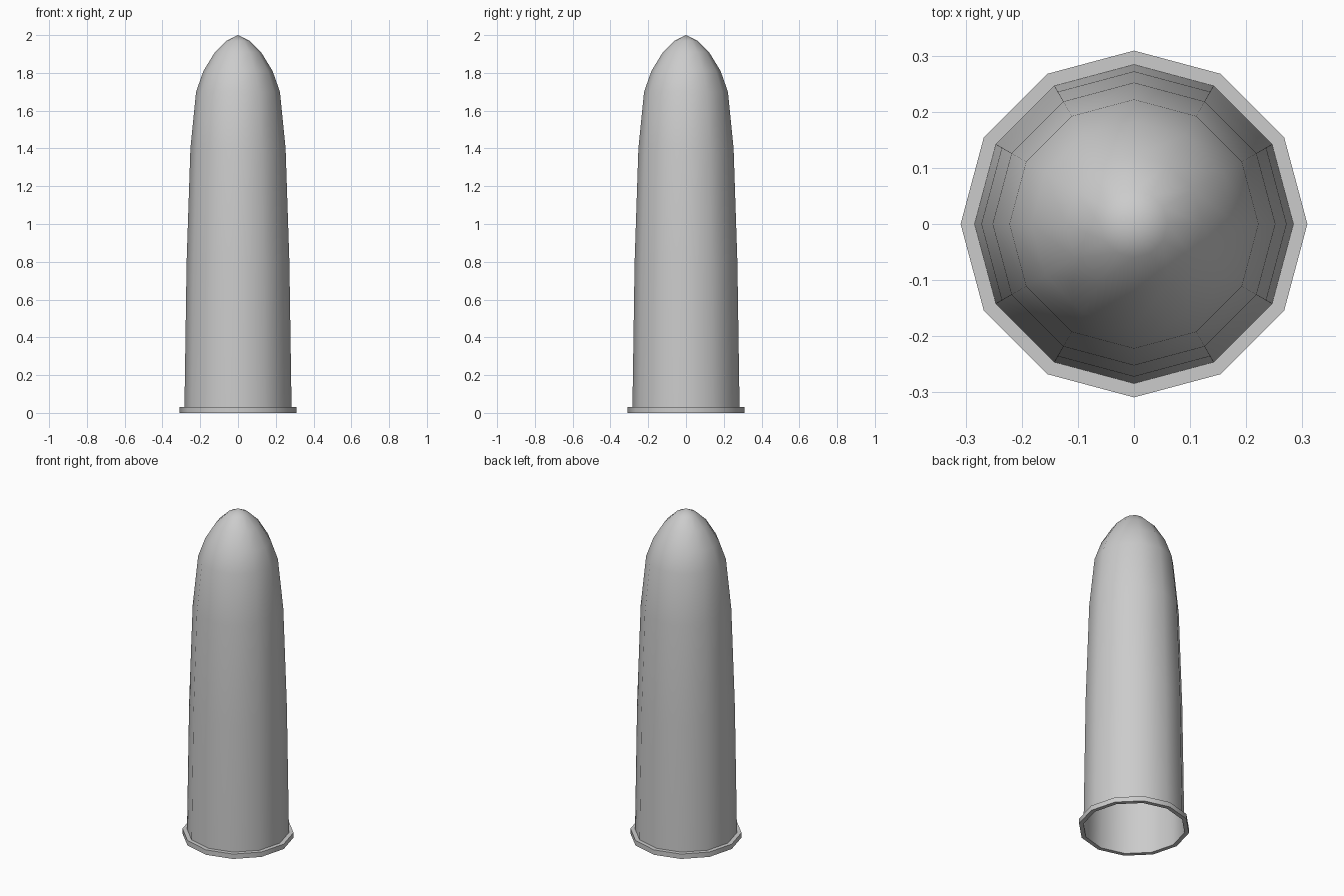
import bpy, bmesh
from math import cos, sin, pi, radians

if "Cube" in bpy.data.objects:
    bpy.data.objects.remove(bpy.data.objects["Cube"])

SIDES = 12


def lathe(name, profile, closed=False):
    """Revolve (radius, z) points round the z axis; radius 0 makes a tip."""
    bm = bmesh.new()
    rings = []
    for r, z in profile:
        if r == 0:
            rings.append([bm.verts.new((0, 0, z))] * SIDES)
        else:
            rings.append([bm.verts.new((r * cos(2 * pi * i / SIDES),
                                        r * sin(2 * pi * i / SIDES), z))
                          for i in range(SIDES)])
    pairs = list(zip(rings, rings[1:]))
    if closed:
        pairs.append((rings[-1], rings[0]))
    for a, b in pairs:
        for i in range(SIDES):
            j = (i + 1) % SIDES
            bm.faces.new(list(dict.fromkeys((a[i], a[j], b[j], b[i]))))
    bmesh.ops.recalc_face_normals(bm, faces=bm.faces)
    mesh = bpy.data.meshes.new(name)
    bm.to_mesh(mesh)
    bm.free()
    obj = bpy.data.objects.new(name, mesh)
    bpy.context.collection.objects.link(obj)
    bpy.ops.object.select_all(action='DESELECT')
    obj.select_set(True)
    bpy.context.view_layer.objects.active = obj
    bpy.ops.object.shade_smooth_by_angle(angle=radians(40))
    return obj


# Hollow tapering shell with a pointed dome, open at the bottom
lathe("shell", [(0.284, 0.0), (0.272, 0.80), (0.252, 1.40), (0.222, 1.70),
                (0.183, 1.81), (0.122, 1.91), (0.06, 1.97), (0, 2.0)])

# Thin rim around the open base
lathe("base_rim", [(0.284, 0.0), (0.309, 0.0), (0.309, 0.03), (0.284, 0.03)],
      closed=True)
